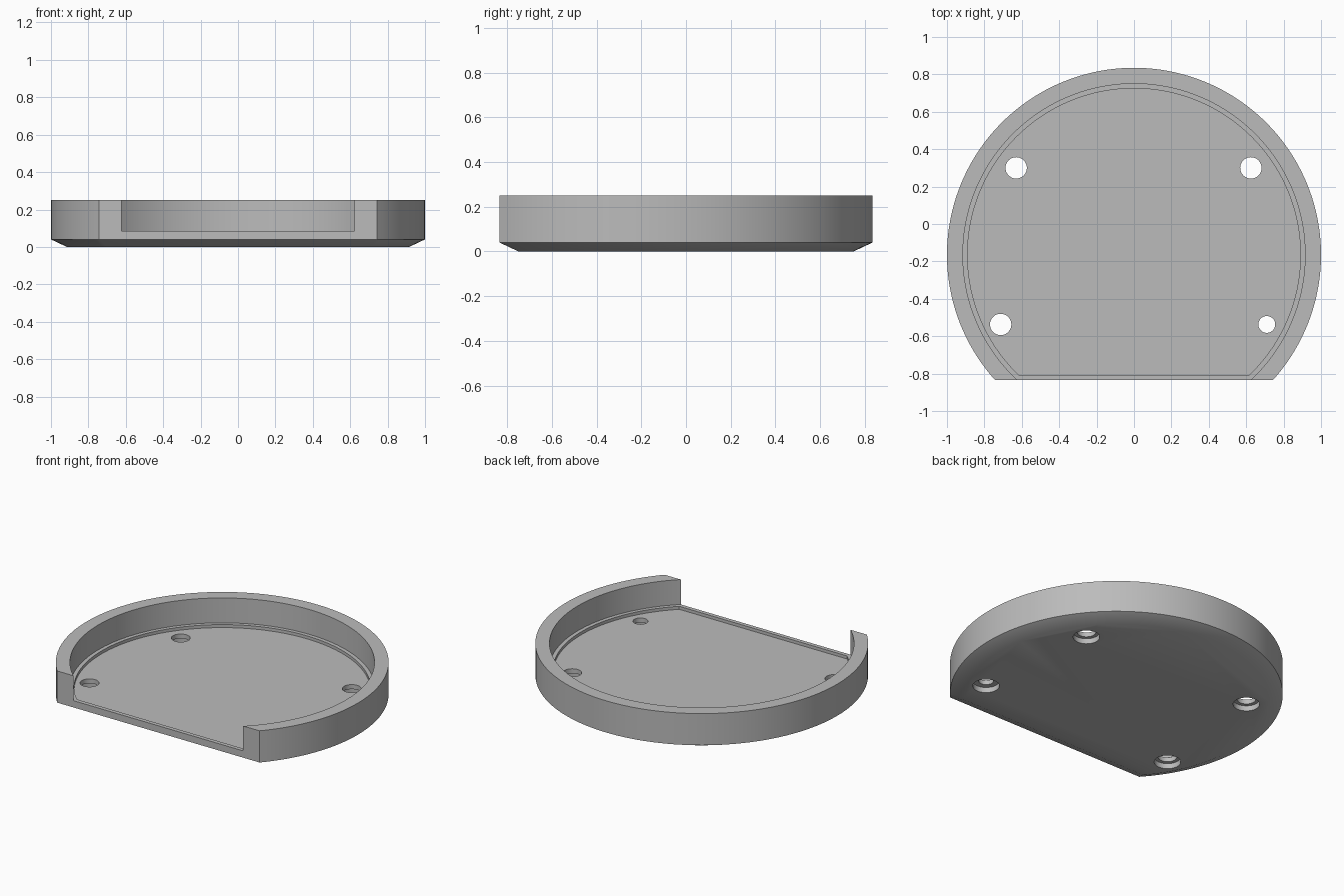
import bpy
import bmesh
import math

cube = bpy.data.objects.get("Cube")
if cube:
    bpy.data.objects.remove(cube, do_unlink=True)

CENTRE_Y = -0.165     # centre of the round outline
FLAT_Y = -0.835       # straight front edge
SEGMENTS = 128

grey = bpy.data.materials.new("plain grey")
grey.use_nodes = True
colour = (0.5, 0.5, 0.5, 1)
grey.diffuse_color = colour
grey.node_tree.nodes["Principled BSDF"].inputs["Base Color"].default_value = colour


def d_outline(radius, flat_y):
    """Circle cut off by a straight front edge."""
    start = math.asin((flat_y - CENTRE_Y) / radius)
    sweep = math.pi - 2 * start
    angles = [start + sweep * i / SEGMENTS for i in range(SEGMENTS + 1)]
    return [(radius * math.cos(a), CENTRE_Y + radius * math.sin(a)) for a in angles]


def circle(x, y, radius, count=48):
    return [(x + radius * math.cos(math.tau * i / count),
             y + radius * math.sin(math.tau * i / count)) for i in range(count)]


def loft(name, layers):
    """Closed solid through (outline, height) layers, bottom to top."""
    bm = bmesh.new()
    rings = [[bm.verts.new((x, y, z)) for x, y in outline] for outline, z in layers]
    bm.faces.new(rings[0][::-1])
    bm.faces.new(rings[-1])
    for low, high in zip(rings, rings[1:]):
        for i in range(len(low)):
            j = (i + 1) % len(low)
            bm.faces.new((low[i], low[j], high[j], high[i]))
    mesh = bpy.data.meshes.new(name)
    bm.to_mesh(mesh)
    bm.free()
    mesh.materials.append(grey)
    obj = bpy.data.objects.new(name, mesh)
    bpy.context.collection.objects.link(obj)
    return obj


def cut(target, name, outline, bottom, top):
    cutter = loft(name, [(outline, bottom), (outline, top)])
    cutter.hide_render = True
    mod = target.modifiers.new(name, "BOOLEAN")
    mod.operation = "DIFFERENCE"
    mod.solver = "EXACT"
    mod.object = cutter
    bpy.context.view_layer.objects.active = target
    bpy.ops.object.modifier_apply(modifier=mod.name)
    bpy.data.objects.remove(cutter, do_unlink=True)


# Tray body with a chamfered underside
outer = d_outline(1, FLAT_Y)
tray = loft("tray", [(d_outline(0.915, FLAT_Y + 0.085), 0), (outer, 0.04), (outer, 0.25)])

# Inside of the wall, open through the front edge
cut(tray, "wall_cutter", d_outline(0.915, FLAT_Y - 0.1), 0.085, 0.4)

# Shallow floor recess leaving a narrow ledge
cut(tray, "floor_cutter", d_outline(0.89, FLAT_Y + 0.027), 0.065, 0.4)

# Screw holes, widened from below
for x, y, radius in [(-0.63, 0.3, 0.057), (0.625, 0.3, 0.057),
                     (-0.713, -0.537, 0.057), (0.71, -0.537, 0.045)]:
    cut(tray, "hole_cutter", circle(x, y, radius), -0.1, 0.2)
    cut(tray, "counterbore_cutter", circle(x, y, 0.08), -0.1, 0.035)

bpy.ops.object.select_all(action="DESELECT")
tray.select_set(True)
bpy.context.view_layer.objects.active = tray
bpy.ops.object.shade_smooth_by_angle(angle=math.radians(30))
